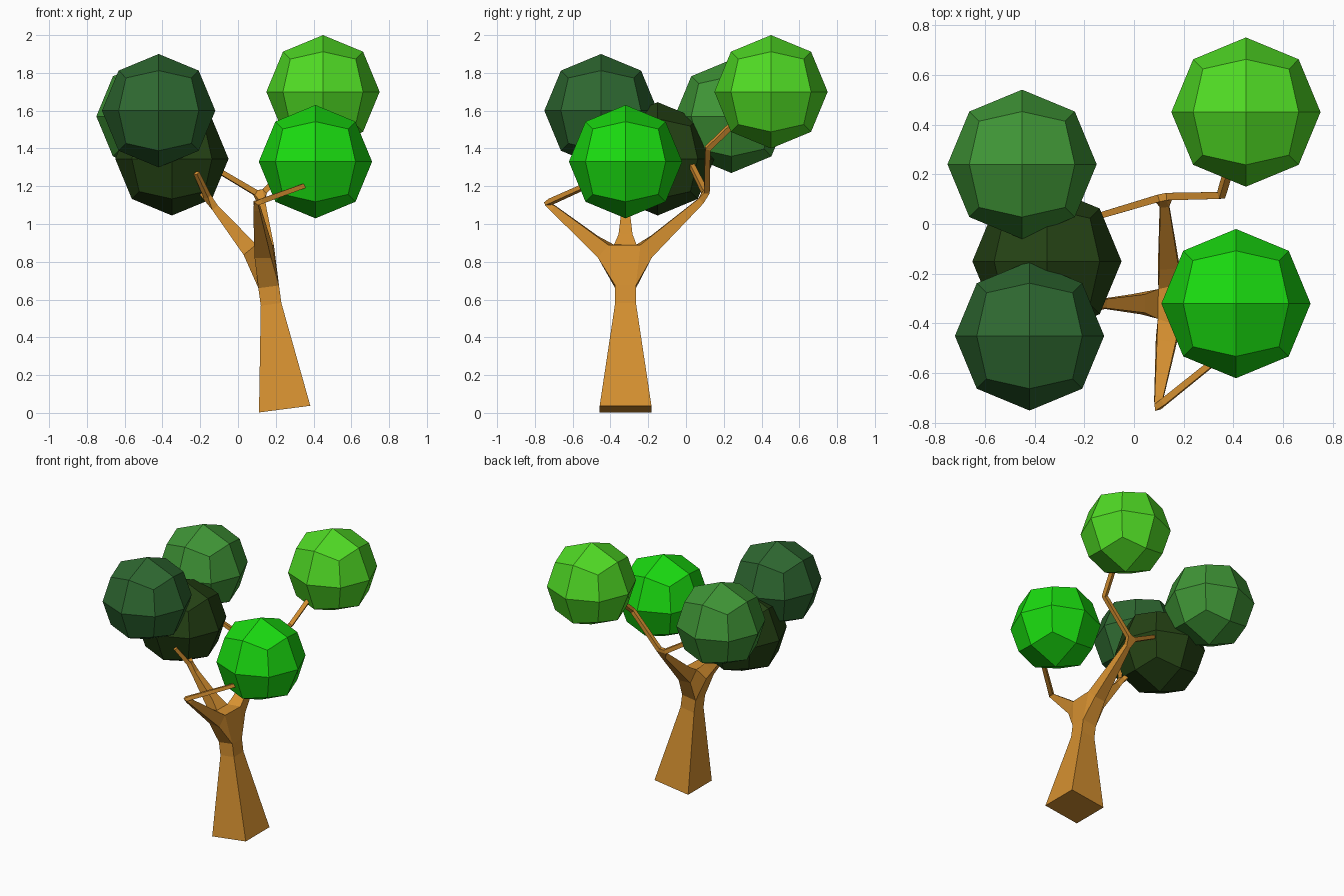
import bpy, bmesh

if "Cube" in bpy.data.objects:
    bpy.data.objects.remove(bpy.data.objects["Cube"])


def paint(obj, color):
    mat = bpy.data.materials.new(obj.name + "_color")
    mat.diffuse_color = (*color, 1)
    mat.use_nodes = True
    mat.node_tree.nodes["Principled BSDF"].inputs["Base Color"].default_value = mat.diffuse_color
    obj.data.materials.append(mat)


# Trunk and branches: a skeleton of (position, radius) nodes skinned with square tubes
nodes = [
    ((0.247, -0.32, 0.02), 0.137),     # 0 base
    ((0.175, -0.32, 0.575), 0.055),    # 1 waist
    ((0.150, -0.32, 0.76), 0.055),     # 2 fork
    ((0.095, -0.735, 1.11), 0.014),    # 3 front elbow
    ((0.40, -0.49, 1.22), 0.012),      # 4 front tip
    ((0.12, 0.11, 1.15), 0.015),       # 5 back fork
    ((0.35, 0.115, 1.40), 0.014),      # 6 back elbow
    ((0.39, 0.25, 1.53), 0.014),       # 7 back right tip
    ((-0.20, 0.015, 1.34), 0.012),     # 8 back left tip
    ((-0.15, -0.32, 1.12), 0.015),     # 9 left fork
    ((-0.22, -0.41, 1.27), 0.012),     # 10 left front tip
    ((-0.28, -0.25, 1.28), 0.012),     # 11 left back tip
]
links = [(0, 1), (1, 2), (2, 3), (3, 4), (2, 5), (5, 6), (6, 7), (5, 8),
         (2, 9), (9, 10), (9, 11)]
mesh = bpy.data.meshes.new("trunk")
mesh.from_pydata([p for p, r in nodes], links, [])
trunk = bpy.data.objects.new("trunk", mesh)
bpy.context.collection.objects.link(trunk)
paint(trunk, (0.67, 0.28, 0.03))
bpy.context.view_layer.objects.active = trunk
trunk.select_set(True)
skin = trunk.modifiers.new("skin", 'SKIN')
skin.use_smooth_shade = False
for i, (p, r) in enumerate(nodes):
    v = mesh.skin_vertices[0].data[i]
    v.radius = (r, r)
    v.use_root = i == 0


# Leaf balls: cubes cut 2x2 per side and rounded to a sphere
def leaf_ball(name, center, color, radius=0.3):
    bm = bmesh.new()
    bmesh.ops.create_cube(bm, size=2)
    bmesh.ops.subdivide_edges(bm, edges=bm.edges[:], cuts=1, use_grid_fill=True)
    for v in bm.verts:
        v.co = v.co.normalized() * radius
    me = bpy.data.meshes.new(name)
    bm.to_mesh(me)
    bm.free()
    obj = bpy.data.objects.new(name, me)
    obj.location = center
    bpy.context.collection.objects.link(obj)
    paint(obj, color)


leaf_ball("leaves_back_right", (0.45, 0.45, 1.70), (0.08, 0.70, 0.018))
leaf_ball("leaves_front_right", (0.41, -0.32, 1.33), (0.01, 0.70, 0.005))
leaf_ball("leaves_front_left", (-0.42, -0.45, 1.60), (0.027, 0.137, 0.03))
leaf_ball("leaves_back_left", (-0.45, 0.24, 1.57), (0.05, 0.30, 0.037))
leaf_ball("leaves_middle_left", (-0.35, -0.15, 1.345), (0.018, 0.054, 0.007))
